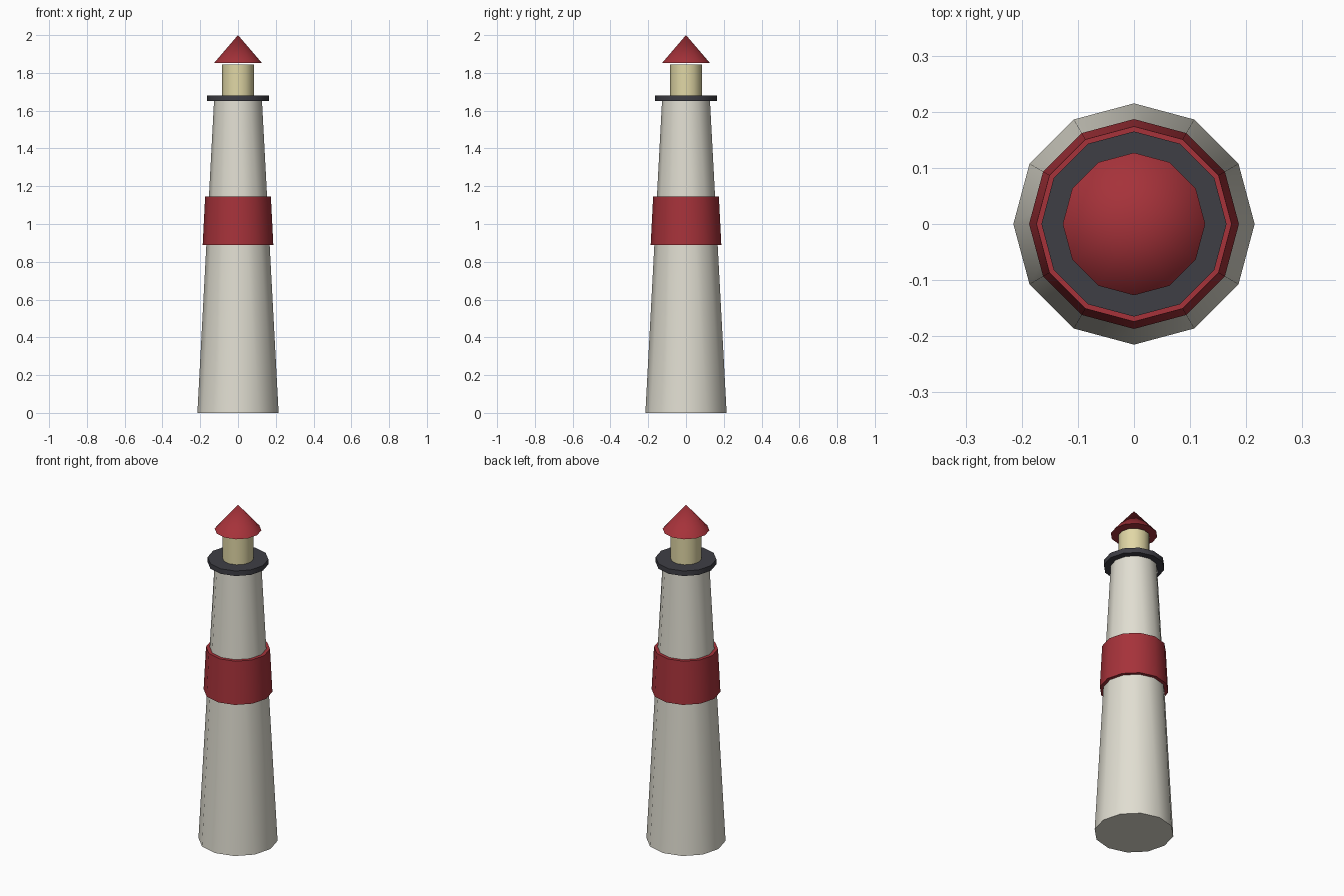
import bpy
import math

cube = bpy.data.objects.get("Cube")
if cube:
    bpy.data.objects.remove(cube, do_unlink=True)

SIDES = 12


def make_material(name, rgb):
    mat = bpy.data.materials.new(name)
    mat.use_nodes = True
    color = (*rgb, 1.0)
    mat.diffuse_color = color
    mat.node_tree.nodes["Principled BSDF"].inputs["Base Color"].default_value = color
    return mat


def tapered_part(name, bottom, top, r_bottom, r_top, mat):
    """Twelve-sided frustum or cone between two heights, smooth around its sides."""
    bpy.ops.mesh.primitive_cone_add(
        vertices=SIDES, radius1=r_bottom, radius2=r_top,
        depth=top - bottom, location=(0, 0, (bottom + top) / 2))
    part = bpy.context.object
    part.name = part.data.name = name
    part.data.materials.append(mat)
    bpy.ops.object.shade_smooth_by_angle(angle=math.radians(40))
    return part


white = make_material("warm_white", (0.75, 0.73, 0.64))
red = make_material("deep_red", (0.38, 0.032, 0.042))
dark = make_material("dark_grey", (0.049, 0.049, 0.060))
cream = make_material("lamp_cream", (0.75, 0.68, 0.38))

# Tower shaft and its painted collar
tapered_part("tower", 0.0, 1.65, 0.215, 0.127, white)
tapered_part("tower_band", 0.89, 1.145, 0.187, 0.174, red)

# Walkway, lamp room and pointed roof
tapered_part("gallery", 1.65, 1.68, 0.165, 0.165, dark)
tapered_part("lantern", 1.68, 1.845, 0.085, 0.085, cream)
tapered_part("roof", 1.852, 2.0, 0.127, 0.0, red)
